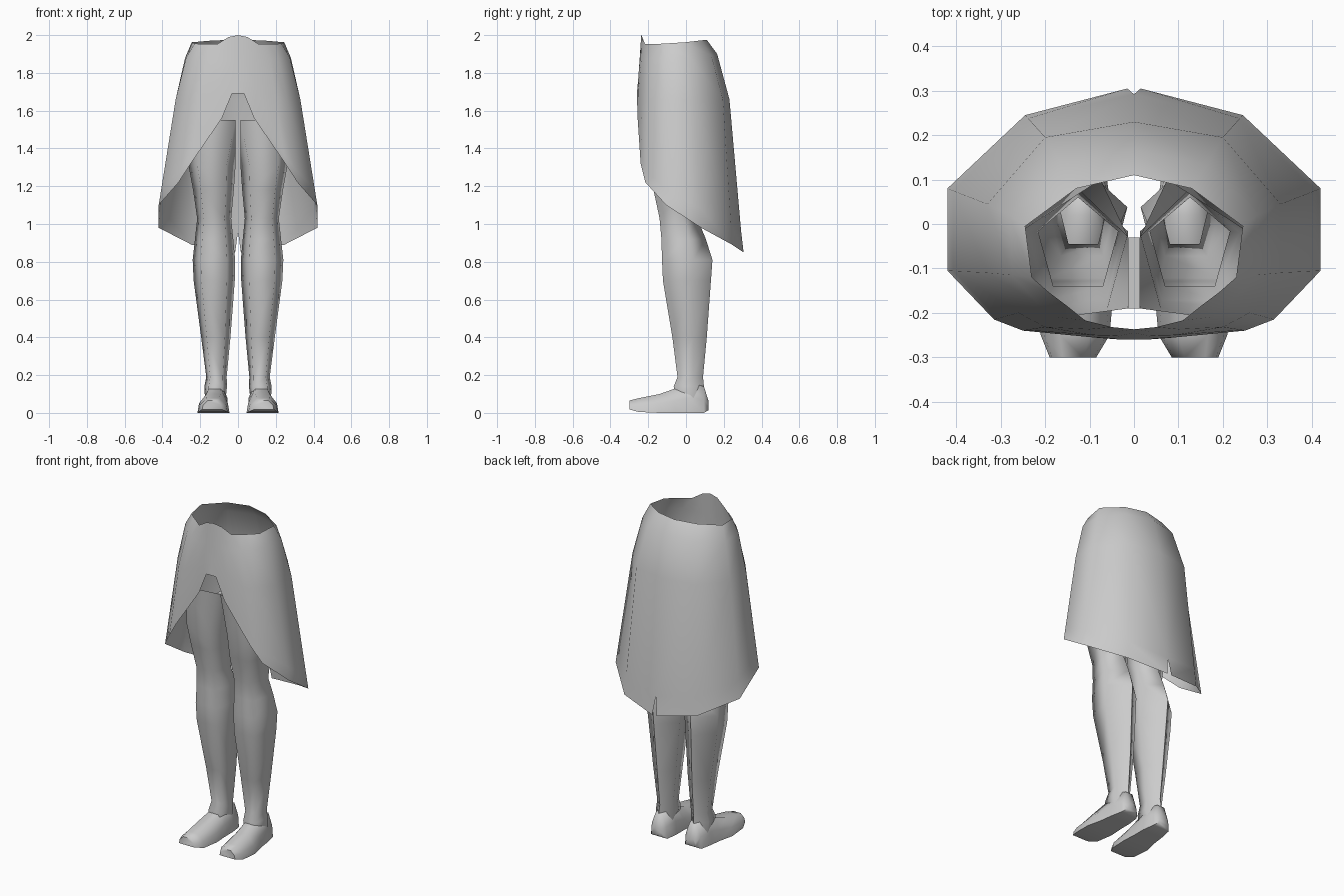
import bpy, bmesh, math
from mathutils import Vector

cube = bpy.data.objects.get("Cube")
if cube:
    bpy.data.objects.remove(cube, do_unlink=True)

grey = bpy.data.materials.new("plain_grey")
grey.use_nodes = True
grey.diffuse_color = (0.6, 0.6, 0.6, 1)
grey.node_tree.nodes["Principled BSDF"].inputs["Base Color"].default_value = (0.6, 0.6, 0.6, 1)


def loft(name, rings, closed=True, cap_start=False, cap_end=False, side=1, angle=80):
    """Skin a list of equal-length point rows with quads."""
    bm = bmesh.new()
    rows = [[bm.verts.new((x * side, y, z)) for x, y, z in r] for r in rings]
    n = len(rows[0])
    for a, b in zip(rows, rows[1:]):
        for i in range(n if closed else n - 1):
            j = (i + 1) % n
            bm.faces.new((a[i], a[j], b[j], b[i]))
    if cap_start:
        bm.faces.new(rows[0])
    if cap_end:
        bm.faces.new(rows[-1])
    bmesh.ops.recalc_face_normals(bm, faces=bm.faces)
    # open shells: the largest-reach face must point away from its own centre
    mid = sum((v.co for v in bm.verts), Vector()) / len(bm.verts)
    if not closed:
        mid = Vector((0, -0.03, mid.z))
    if sum(f.normal.dot(f.calc_center_median() - mid) for f in bm.faces) < 0:
        bmesh.ops.reverse_faces(bm, faces=bm.faces)
    me = bpy.data.meshes.new(name)
    bm.to_mesh(me)
    bm.free()
    me.materials.append(grey)
    ob = bpy.data.objects.new(name, me)
    bpy.context.collection.objects.link(ob)
    bpy.ops.object.select_all(action='DESELECT')
    ob.select_set(True)
    bpy.context.view_layer.objects.active = ob
    bpy.ops.object.shade_smooth_by_angle(angle=math.radians(angle))
    return ob


# Skirt: columns from front centre round to back centre (waist, hip, mid, hem)
columns = [
    ((0, -.237, 2.0), (0, -.245, 1.88), (0, -.252, 1.78), (0, -.26, 1.69)),
    ((.05, -.232, 1.99), (.045, -.243, 1.87), (.035, -.252, 1.78), (.032, -.26, 1.69)),
    ((.11, -.217, 1.952), (.10, -.237, 1.86), (.095, -.25, 1.72), (.085, -.256, 1.56)),
    ((.15, -.185, 1.952), (.17, -.21, 1.87), (.20, -.232, 1.66), (.25, -.24, 1.32)),
    ((.19, -.155, 1.953), (.215, -.18, 1.88), (.26, -.20, 1.66), (.315, -.215, 1.22)),
    ((.23, -.12, 1.955), (.275, -.115, 1.88), (.33, -.11, 1.66), (.42, -.105, 1.10)),
    ((.245, -.005, 1.962), (.28, .02, 1.88), (.33, .045, 1.66), (.42, .08, .98)),
    ((.13, .08, 1.972), (.165, .135, 1.89), (.20, .195, 1.66), (.245, .245, .89)),
]
columns = [(a, b, c, tuple(Vector(c).lerp(Vector(d), .85)), d) for a, b, c, d in columns]
# Back seam ends in a small notch
columns.append(((0, .11, 1.975), (0, .165, 1.9), (0, .23, 1.66),
                (0, .292, .96), (.015, .305, .85)))
skirt = loft("skirt", columns, closed=False)
mirror = skirt.modifiers.new("mirror", 'MIRROR')
mirror.merge_threshold = 0.001


def pentagon(z, x0, x1, y0, y1):
    """Five-sided leg section with one corner at the back."""
    pts = []
    for k in range(5):
        a = math.radians(90 + 72 * k)
        pts.append(((x0 + x1) / 2 + math.cos(a) / .951 * (x1 - x0) / 2,
                    y0 + (math.sin(a) + .809) / 1.809 * (y1 - y0), z))
    return pts


def foot_section(y, x0, x1, z0, z1):
    """Six-sided foot section, narrower at the top."""
    w, h = x1 - x0, z1 - z0
    return [(x0 + u * w, y, z0 + v * h) for u, v in
            ((0, 0), (1, 0), (.95, .5), (.72, 1), (.28, 1), (.05, .5))]


leg_rings = [pentagon(*r) for r in (
    (.08, .065, .175, -.06, .10),
    (.14, .058, .178, -.065, .095),
    (.19, .06, .168, -.045, .09),
    (.40, .04, .195, -.072, .11),
    (.70, .017, .235, -.122, .132),
    (.81, .015, .24, -.127, .14),
    (.92, .025, .228, -.13, .105),
    (1.03, .036, .216, -.14, .06),
    (1.18, .022, .238, -.172, .075),
    (1.31, .013, .262, -.19, .09))]
# Open thigh top
leg_rings.append([(.075, .10, 1.55), (.013, -.03, 1.55), (.013, -.19, 1.55),
                  (.20, -.215, 1.55), (.275, -.03, 1.55)])

foot_sections = [foot_section(*s) for s in (
    (.12, .08, .15, .015, .06),
    (.095, .06, .17, .0, .14),
    (.02, .05, .185, .0, .16),
    (-.055, .05, .195, .0, .13),
    (-.14, .045, .215, .0, .10),
    (-.25, .055, .21, .005, .078),
    (-.30, .085, .19, .018, .065))]

for label, side in (("left", 1), ("right", -1)):
    loft(label + "_leg", leg_rings, cap_start=True, side=side)
    loft(label + "_foot", foot_sections, cap_start=True, cap_end=True, side=side, angle=70)

# Narrow strip joining the thighs at the crotch
loft("crotch_strip", [[(-.013, -.03, 1.55), (.013, -.03, 1.55)],
                      [(-.013, -.19, 1.55), (.013, -.19, 1.55)]], closed=False)
